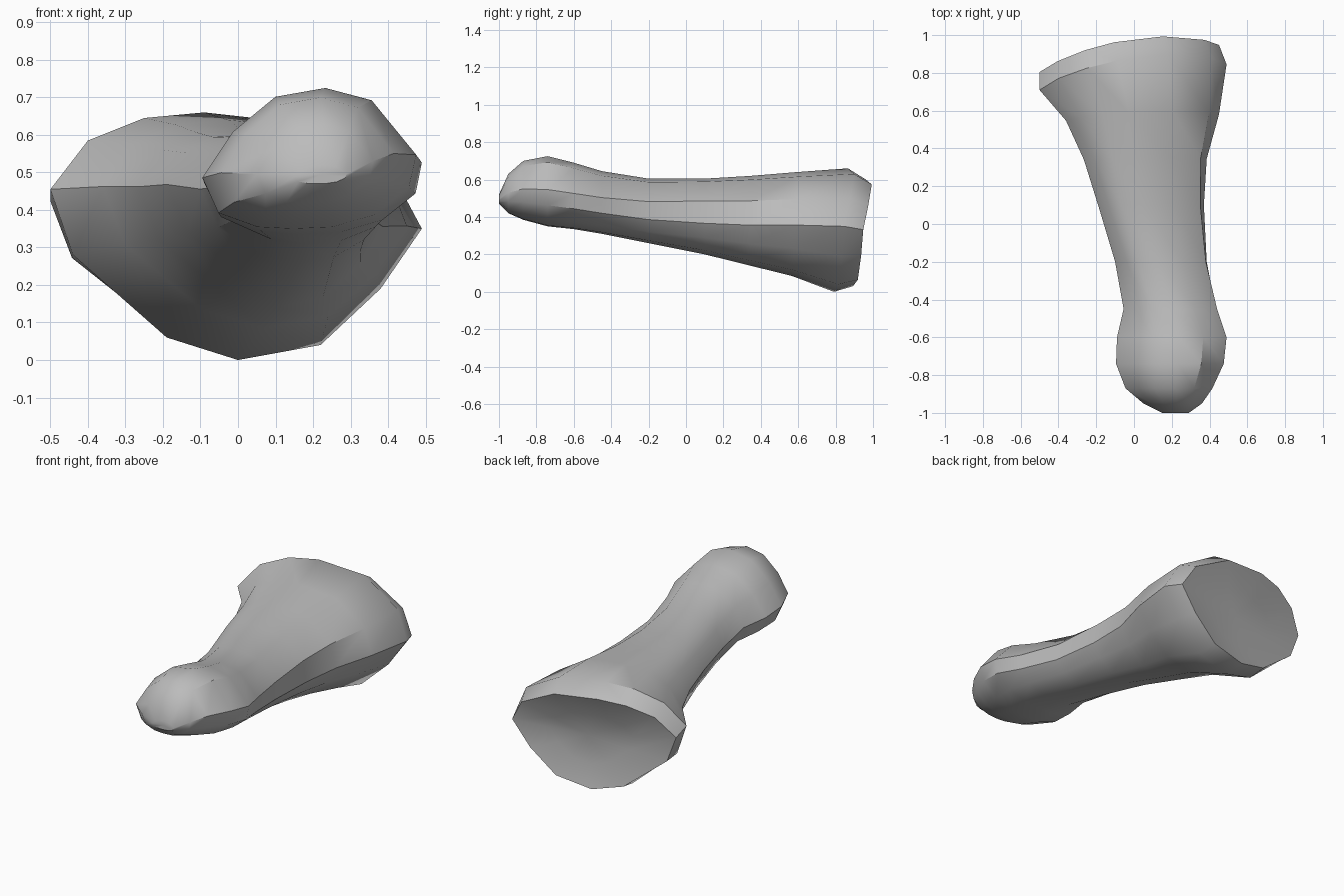
import bpy
import bmesh
import math

cube = bpy.data.objects.get("Cube")
if cube:
    bpy.data.objects.remove(cube, do_unlink=True)

# Cross-section outlines (x, z), all starting at the -x crease and running over the top
BASE = [(-.5, .455), (-.4, .585), (-.25, .645), (-.09, .66), (.18, .63), (.41, .5),
        (.49, .35), (.38, .19), (.22, .04), (0, 0), (-.19, .06), (-.44, .28)]
SHAFT = [(-.165, .47), (-.12, .55), (-.05, .59), (.05, .6), (.22, .585), (.355, .485),
         (.37, .37), (.33, .3), (.25, .24), (.15, .22), (.03, .25), (-.11, .35)]
HEAD = [(-.105, .47), (-.02, .6), (.1, .7), (.24, .725), (.37, .69), (.495, .535),
        (.475, .445), (.38, .365), (.26, .33), (.15, .325), (.05, .33), (-.06, .37)]

# Stations: y, x range, z range, and how far the ring bows back at its rim
STATIONS = [
    (.95, -.25, .25, .16, .47, 1),     # inside of the dished joint
    (1, -.5, .45, .03, .6, 1),         # rim of the joint
    (.9, -.5, .49, 0, .66, 1),         # widest part of the base
    (.6, -.36, .45, .085, .64, .4),
    (.35, -.265, .385, .14, .62, .1),
    (.1, -.19, .37, .2, .605, 0),
    (-.2, -.1, .385, .26, .605, 0),
    (-.45, -.055, .44, .31, .645, 0),
    (-.6, -.09, .49, .335, .69, 0),
    (-.74, -.095, .475, .35, .725, 0),
    (-.87, -.045, .415, .385, .7, 0),
    (-.95, .05, .36, .42, .63, 0),
    (-1, .15, .29, .47, .52, 0),       # tip of the head
]


def normalise(outline):
    xs, zs = zip(*outline)
    return [((x - min(xs)) / (max(xs) - min(xs)), (z - min(zs)) / (max(zs) - min(zs)))
            for x, z in outline]


def blend(a, b, t):
    return [(p[0] + (q[0] - p[0]) * t, p[1] + (q[1] - p[1]) * t) for p, q in zip(a, b)]


def section(y):
    """Unit outline at y, blended from base to shaft to head."""
    base, shaft, head = (normalise(o) for o in (BASE, SHAFT, HEAD))
    if y > 0:
        return normalise(blend(shaft, base, min(y / .85, 1)))
    return normalise(blend(shaft, head, min(-y / .65, 1)))


def add_ring(bm, y, x0, x1, z0, z1, bow):
    ring = []
    for u, v in section(y):
        x, z = x0 + u * (x1 - x0), z0 + v * (z1 - z0)
        back = bow * (.3 * (x - .25) ** 2 + .15 * max(.6 - z, 0))
        ring.append(bm.verts.new((x, y - back, z)))
    return ring


def cap(bm, ring, centre):
    mid = bm.verts.new(centre)
    for a, b in zip(ring, ring[1:] + ring[:1]):
        bm.faces.new((a, b, mid))


# Loft the bone through its stations and close both ends
bm = bmesh.new()
rings = [add_ring(bm, *s) for s in STATIONS]
for near, far in zip(rings, rings[1:]):
    for i in range(len(near)):
        j = (i + 1) % len(near)
        bm.faces.new((near[i], near[j], far[j], far[i]))
cap(bm, rings[0], (.02, .88, .33))
cap(bm, rings[-1], (.22, -1, .495))
bmesh.ops.recalc_face_normals(bm, faces=bm.faces)

mesh = bpy.data.meshes.new("toe_bone")
bm.to_mesh(mesh)
bm.free()
bone = bpy.data.objects.new("toe_bone", mesh)
bpy.context.collection.objects.link(bone)

# Plain grey finish
grey = bpy.data.materials.new("bone_grey")
grey.use_nodes = True
colour = (.5, .5, .5, 1)
grey.diffuse_color = colour
grey.node_tree.nodes["Principled BSDF"].inputs["Base Color"].default_value = colour
mesh.materials.append(grey)

# Smooth shading that keeps the rim and side creases sharp
bpy.ops.object.select_all(action='DESELECT')
bone.select_set(True)
bpy.context.view_layer.objects.active = bone
bpy.ops.object.shade_smooth_by_angle(angle=math.radians(35))
